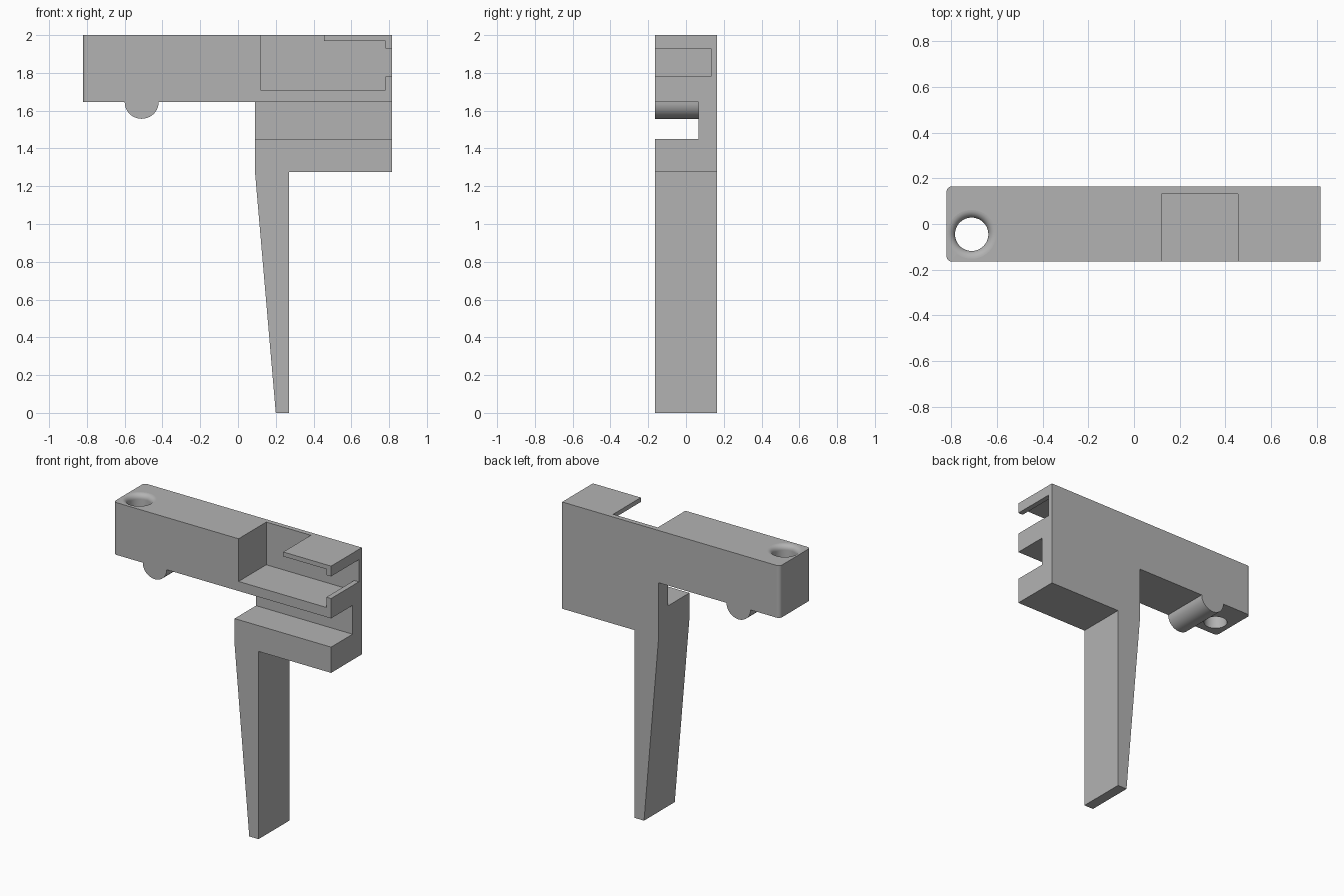
import bpy, bmesh, math
from mathutils import Vector

cube = bpy.data.objects.get("Cube")
if cube:
    bpy.data.objects.remove(cube, do_unlink=True)

grey = bpy.data.materials.new("plain grey")
grey.use_nodes = True
colour = (0.45, 0.45, 0.45, 1)
grey.diffuse_color = colour
grey.node_tree.nodes["Principled BSDF"].inputs["Base Color"].default_value = colour

FRONT, BACK, TOP, UNDER = -0.165, 0.165, 2.0, 1.645
LEFT_END, RIGHT_END = -0.82, 0.815


def finish(name, bm):
    bmesh.ops.recalc_face_normals(bm, faces=bm.faces)
    mesh = bpy.data.meshes.new(name)
    bm.to_mesh(mesh)
    bm.free()
    mesh.materials.append(grey)
    obj = bpy.data.objects.new(name, mesh)
    bpy.context.collection.objects.link(obj)
    return obj


def prism(outline, y0, y1):
    """Extrude an outline in x and z along y."""
    bm = bmesh.new()
    face = bm.faces.new([bm.verts.new((x, y0, z)) for x, z in outline])
    grown = bmesh.ops.extrude_face_region(bm, geom=[face])["geom"]
    verts = [g for g in grown if isinstance(g, bmesh.types.BMVert)]
    bmesh.ops.translate(bm, verts=verts, vec=(0, y1 - y0, 0))
    return bm


def lathe(profile, x, y, steps=48):
    """Closed solid of revolution around a vertical axis."""
    bm = bmesh.new()
    rings = [[bm.verts.new((x + r * math.cos(math.tau * i / steps),
                            y + r * math.sin(math.tau * i / steps), z))
              for i in range(steps)] for r, z in profile]
    for a, b in zip(rings, rings[1:]):
        for i in range(steps):
            j = (i + 1) % steps
            bm.faces.new((a[i], a[j], b[j], b[i]))
    bm.faces.new(rings[0])
    bm.faces.new(rings[-1])
    return bm


def cut(obj, cutter):
    cutter.hide_render = True
    mod = obj.modifiers.new("cut", 'BOOLEAN')
    mod.operation, mod.solver, mod.object = 'DIFFERENCE', 'EXACT', cutter
    bpy.context.view_layer.objects.active = obj
    bpy.ops.object.modifier_apply(modifier=mod.name)
    bpy.data.objects.remove(cutter, do_unlink=True)


# Body: arm with round bump, lower block and tapered leg in one outline
bump = [(-0.51 - 0.09 * math.cos(math.pi * i / 20),
         UNDER - 0.088 * math.sin(math.pi * i / 20)) for i in range(21)]
outline = [(LEFT_END, TOP), (LEFT_END, UNDER)] + bump + [
    (0.09, UNDER), (0.09, 1.275), (0.2, 0), (0.27, 0),
    (0.27, 1.275), (RIGHT_END, 1.275), (RIGHT_END, TOP)]
bm = prism(outline, FRONT, BACK)

# Rounded upright corners at the end of the arm
corners = [e for e in bm.edges if all(abs(v.co.x - LEFT_END) < 1e-4 for v in e.verts)
           and abs(e.verts[0].co.z - e.verts[1].co.z) > 0.1]
bmesh.ops.bevel(bm, geom=corners, offset=0.025, segments=6, profile=0.5, affect='EDGES')
body = finish("bracket_body", bm)

# Front pocket, open at the top and through the right end
pocket = [(0.12, 1.71), (0.78, 1.71), (0.78, 1.78), (0.9, 1.78), (0.9, 1.93),
          (0.78, 1.93), (0.78, 1.97), (0.455, 1.97), (0.455, 2.1), (0.12, 2.1)]
cut(body, finish("pocket_cutter", prism(pocket, -0.3, 0.132)))

# Long slot below the pocket
slot = [(0, 1.45), (0.9, 1.45), (0.9, UNDER), (0, UNDER)]
cut(body, finish("slot_cutter", prism(slot, -0.3, 0.065)))

# Screw hole with a rounded mouth
R, F = 0.073, 0.034
mouth = [(R + F * (1 - math.cos(a)), TOP - F + F * math.sin(a))
         for a in (math.pi / 2 * i / 8 for i in range(9))]
cut(body, finish("hole_cutter", lathe([(R, 1.5)] + mouth + [(R + F, 2.1)], -0.71, -0.045)))

# Smooth curved strips, flat large faces
bpy.ops.object.select_all(action='DESELECT')
body.select_set(True)
bpy.context.view_layer.objects.active = body
bpy.ops.object.shade_smooth_by_angle(angle=math.radians(30))
for p in body.data.polygons:
    if p.area > 0.03:
        p.use_smooth = False
